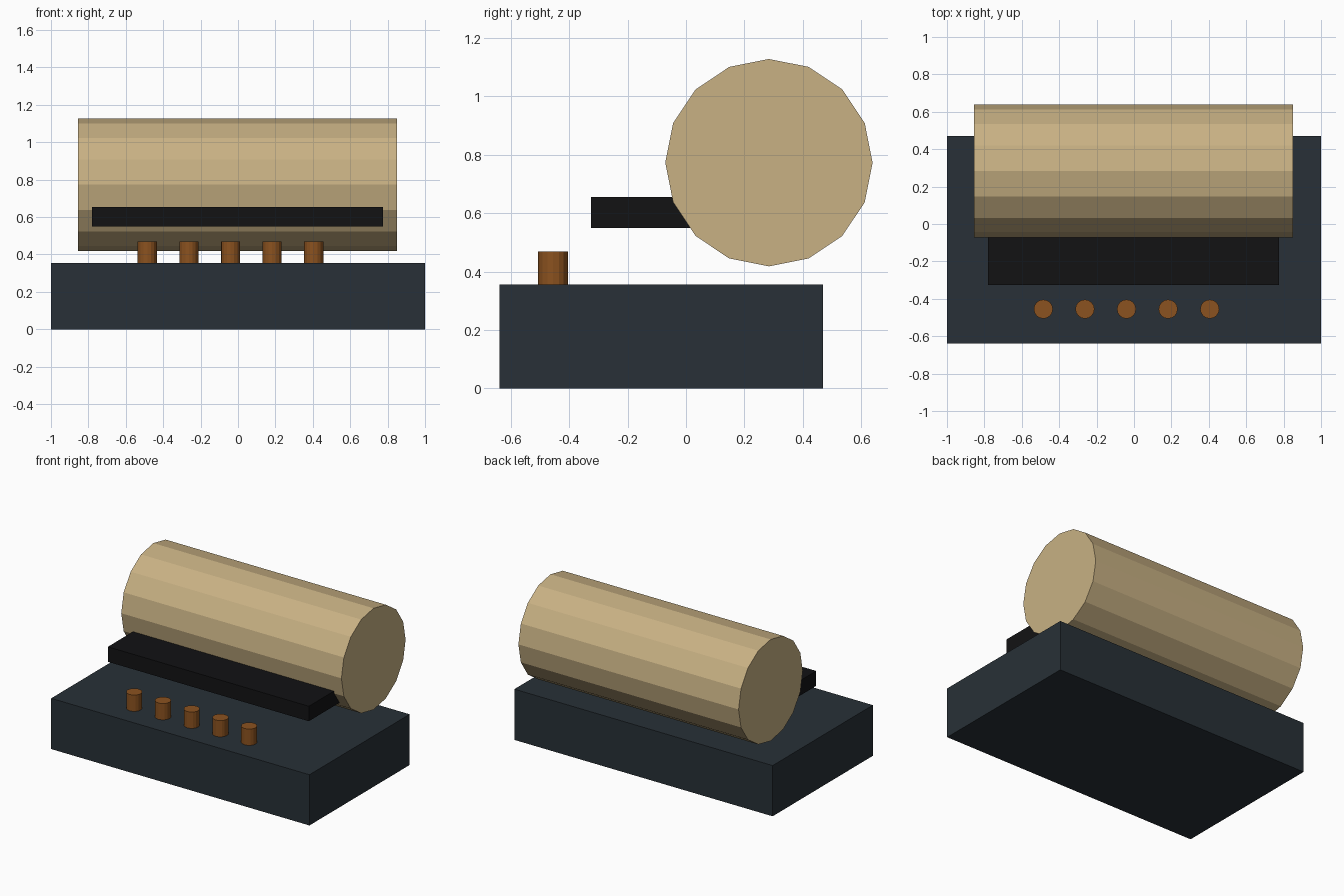
import bpy
from math import pi

if "Cube" in bpy.data.objects:
    bpy.data.objects.remove(bpy.data.objects["Cube"])


def paint(obj, name, color):
    mat = bpy.data.materials.get(name) or bpy.data.materials.new(name)
    mat.diffuse_color = (*color, 1)
    mat.use_nodes = True
    mat.node_tree.nodes["Principled BSDF"].inputs["Base Color"].default_value = mat.diffuse_color
    obj.data.materials.append(mat)


def box(name, lo, hi, mat, color):
    bpy.ops.mesh.primitive_cube_add(size=1, location=[(a + b) / 2 for a, b in zip(lo, hi)])
    obj = bpy.context.object
    obj.name = name
    obj.scale = [b - a for a, b in zip(lo, hi)]
    bpy.ops.object.transform_apply(location=False, rotation=False, scale=True)
    paint(obj, mat, color)
    return obj


def cylinder(name, radius, depth, loc, mat, color, rot=(0, 0, 0)):
    bpy.ops.mesh.primitive_cylinder_add(vertices=16, radius=radius, depth=depth,
                                        location=loc, rotation=rot)
    obj = bpy.context.object
    obj.name = name
    paint(obj, mat, color)
    return obj


# Base block
box("base", (-1, -0.638, 0), (1, 0.47, 0.355), "dark_slate", (0.021, 0.030, 0.038))

# Large faceted roller lying along x
cylinder("roller", 0.355, 1.705, (-0.002, 0.284, 0.773), "tan", (0.58, 0.44, 0.23),
         rot=(0, pi / 2, 0))

# Black bar running into the front of the roller
box("bar", (-0.78, -0.325, 0.55), (0.776, 0.1, 0.655), "black", (0.006, 0.006, 0.007))

# Row of round buttons
for i in range(5):
    cylinder(f"button_{i + 1}", 0.051, 0.135, (-0.485 + 0.2225 * i, -0.455, 0.4015),
             "copper", (0.26, 0.085, 0.014))
